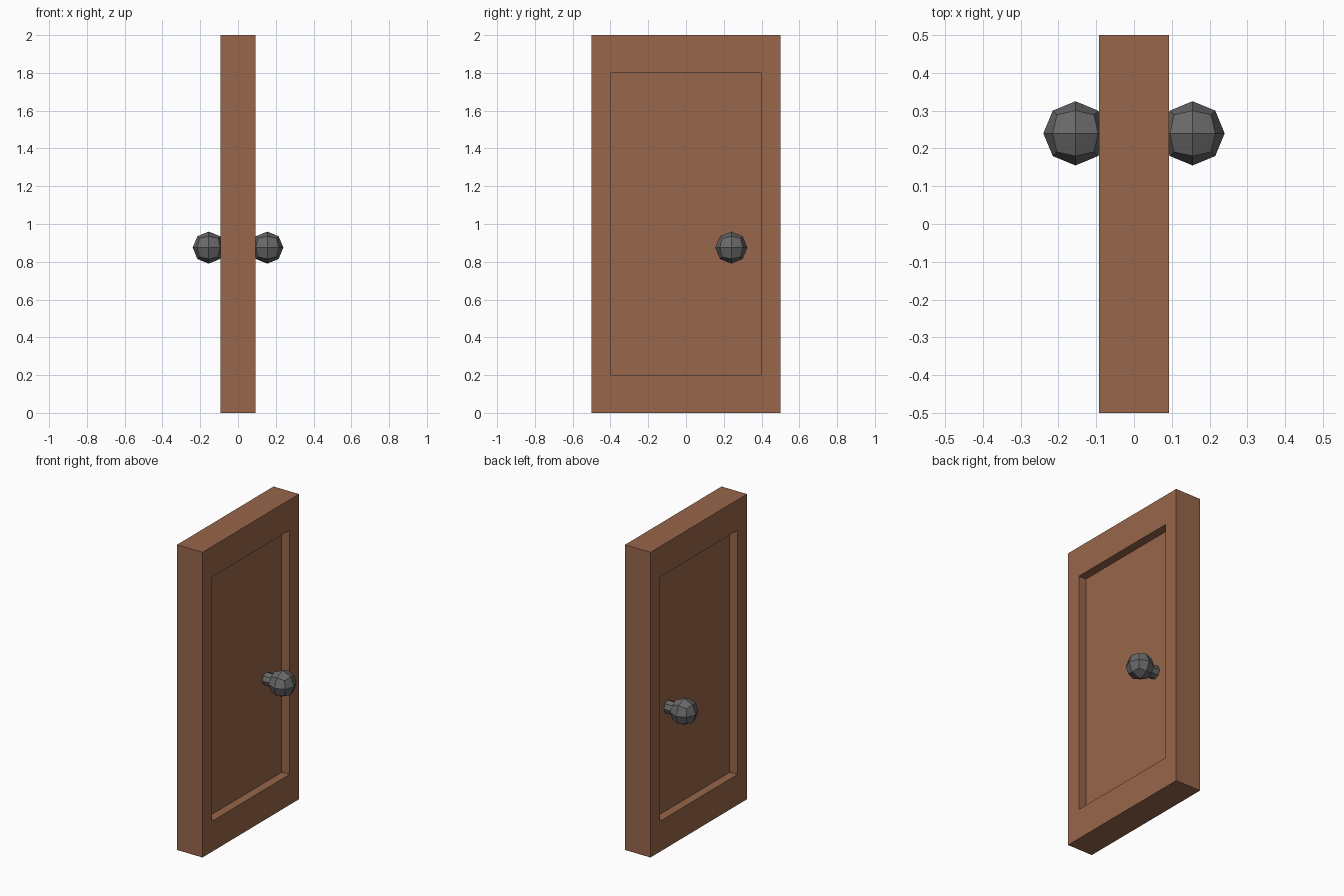
import bpy, bmesh
from mathutils import Matrix, Vector

if "Cube" in bpy.data.objects:
    bpy.data.objects.remove(bpy.data.objects["Cube"], do_unlink=True)

HALF_THICK = 0.0925
PANEL_X = 0.037
KNOB = Vector((0.155, 0.24, 0.875))
KNOB_RADIUS = 0.085


def make_material(name, colour):
    mat = bpy.data.materials.new(name)
    mat.use_nodes = True
    mat.diffuse_color = colour
    mat.node_tree.nodes["Principled BSDF"].inputs["Base Color"].default_value = colour
    return mat


def make_object(name, bm, mat):
    bmesh.ops.recalc_face_normals(bm, faces=bm.faces)
    mesh = bpy.data.meshes.new(name)
    bm.to_mesh(mesh)
    bm.free()
    mesh.materials.append(mat)
    obj = bpy.data.objects.new(name, mesh)
    bpy.context.collection.objects.link(obj)
    return obj


wood = make_material("brown wood", (0.314, 0.133, 0.069, 1))
metal = make_material("dark grey metal", (0.14, 0.14, 0.14, 1))

# Door slab with a recessed panel on each broad side
bm = bmesh.new()
bmesh.ops.create_cube(bm, size=1)
bmesh.ops.transform(bm, matrix=Matrix.Diagonal((2 * HALF_THICK, 1, 2, 1)), verts=bm.verts)
broad = [f for f in bm.faces if abs(f.normal.x) > 0.9]
bmesh.ops.inset_individual(bm, faces=broad, thickness=0.1)
for face in broad:
    for v in face.verts:
        v.co.y = 0.4 if v.co.y > 0 else -0.4
        v.co.z = 0.8 if v.co.z > 0 else -0.8
for face in broad:
    side = 1 if face.calc_center_median().x > 0 else -1
    panel = bmesh.ops.extrude_discrete_faces(bm, faces=[face])["faces"][0]
    for v in panel.verts:
        v.co.x = side * PANEL_X
bmesh.ops.translate(bm, vec=(0, 0, 1), verts=bm.verts)
make_object("door", bm, wood)

for side, label in ((1, "left"), (-1, "right")):
    centre = Vector((side * KNOB.x, KNOB.y, KNOB.z))

    # Faceted knob: a divided cube rounded to a ball
    bm = bmesh.new()
    bmesh.ops.create_cube(bm, size=1)
    bmesh.ops.subdivide_edges(bm, edges=bm.edges, cuts=1, use_grid_fill=True)
    for v in bm.verts:
        v.co = centre + v.co.normalized() * KNOB_RADIUS
    make_object(label + "_knob", bm, metal)

    # Stem from the panel into the knob
    length = KNOB.x - PANEL_X
    bm = bmesh.new()
    bmesh.ops.create_cone(bm, cap_ends=True, segments=8, radius1=0.042,
                          radius2=0.042, depth=length)
    middle = Vector((side * (PANEL_X + length / 2), KNOB.y, KNOB.z))
    bmesh.ops.transform(bm, verts=bm.verts,
                        matrix=Matrix.Translation(middle) @ Matrix.Rotation(1.5707963, 4, "Y"))
    make_object(label + "_knob_stem", bm, metal)
